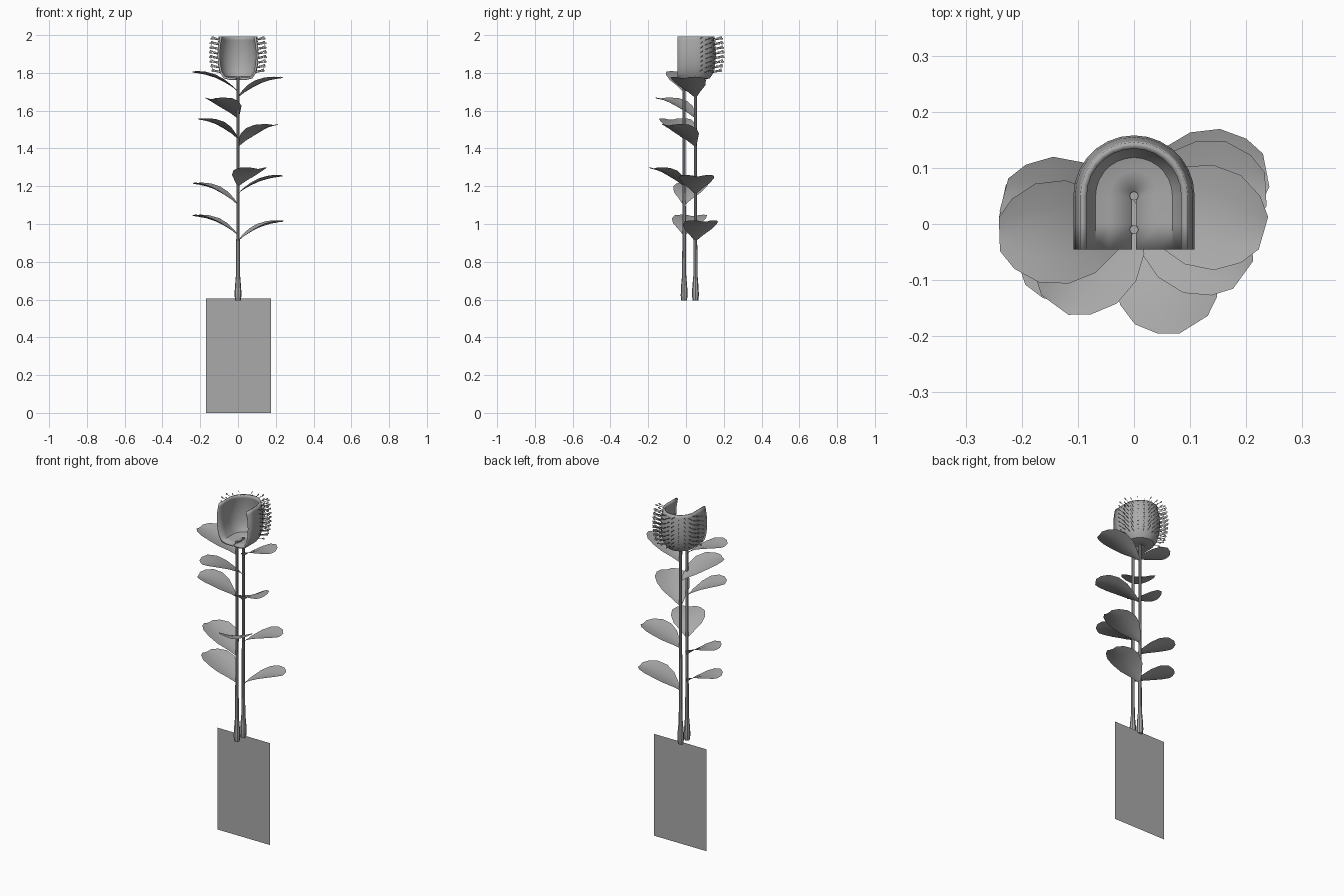
import bpy, bmesh, math
from mathutils import Vector

if "Cube" in bpy.data.objects:
    bpy.data.objects.remove(bpy.data.objects["Cube"])

grey = bpy.data.materials.new("soft_grey")
grey.diffuse_color = (0.4, 0.4, 0.4, 1)
grey.use_nodes = True
grey.node_tree.nodes["Principled BSDF"].inputs["Base Color"].default_value = grey.diffuse_color


def make(name, verts, faces, smooth=True):
    me = bpy.data.meshes.new(name)
    me.from_pydata([tuple(v) for v in verts], [], faces)
    me.materials.append(grey)
    ob = bpy.data.objects.new(name, me)
    bpy.context.collection.objects.link(ob)
    bm = bmesh.new()
    bm.from_mesh(me)
    bmesh.ops.recalc_face_normals(bm, faces=bm.faces)
    bm.to_mesh(me)
    bm.free()
    if smooth:
        bpy.ops.object.select_all(action='DESELECT')
        bpy.context.view_layer.objects.active = ob
        ob.select_set(True)
        bpy.ops.object.shade_smooth_by_angle(angle=math.radians(40))
    return ob


def grid_faces(rows, cols, wrap=False):
    out = []
    for i in range(rows - 1):
        for j in range(cols if wrap else cols - 1):
            k = (j + 1) % cols
            out.append((i * cols + j, i * cols + k, (i + 1) * cols + k, (i + 1) * cols + j))
    return out


# flat upright card at the bottom
make("base_card", [(-0.17, 0.05, 0), (0.175, 0.05, 0), (0.175, 0.05, 0.605), (-0.17, 0.05, 0.605)],
     [(0, 1, 2, 3)], False)

# two stems with swollen feet
STEMS = (-0.01, 0.05)
stem_profile = [(0.595, 0.015), (0.62, 0.018), (0.66, 0.017), (0.73, 0.011), (0.95, 0.009),
                (1.4, 0.008), (1.78, 0.008)]
for n, y in enumerate(STEMS):
    sides = 8
    verts = [(r * math.cos(2 * math.pi * j / sides), y + r * math.sin(2 * math.pi * j / sides), z)
             for z, r in stem_profile for j in range(sides)]
    last = (len(stem_profile) - 1) * sides
    make("stem_%d" % (n + 1), verts, grid_faces(len(stem_profile), sides, True)
         + [tuple(range(sides)), tuple(range(last, last + sides))])


# leaves: position along the length, rise, half width
leaf_profile = [(0, 0, 0.005), (0.12, 0.24, 0.035), (0.3, 0.5, 0.075), (0.5, 0.73, 0.092),
                (0.72, 0.89, 0.088), (0.9, 0.97, 0.062), (1, 1, 0.03)]


def leaf(name, stem_y, base_z, tip_z, angle, length, width=1.0):
    a = math.radians(angle)
    along = Vector((math.cos(a), math.sin(a), 0))
    side = Vector((-math.sin(a), math.cos(a), 0))
    verts = []
    for s, rise, half in leaf_profile:
        for t in (-1, -0.5, 0, 0.5, 1):
            p = along * (s * length) + side * (t * half * width)
            cup = 0.016 * t * t * half / 0.092
            p.z = base_z + (tip_z - base_z - 0.008) * rise + cup
            p.y += stem_y
            verts.append(p)
    make(name, verts, grid_faces(len(leaf_profile), 5))


front, back = STEMS
leaves = [(front, 0.94, 1.05, 168, 0.24), (back, 0.91, 1.02, 11, 0.24),
          (front, 1.10, 1.22, 165, 0.24), (back, 1.16, 1.26, 3, 0.235),
          (front, 1.20, 1.30, 302, 0.2), (front, 1.45, 1.56, 199, 0.215),
          (back, 1.41, 1.53, 324, 0.24), (back, 1.56, 1.67, 234, 0.24),
          (front, 1.70, 1.81, 182, 0.24), (back, 1.67, 1.78, 344, 0.24)]
for n, args in enumerate(leaves):
    leaf("leaf_%d" % (n + 1), *args)

# flower hood: rounded at the back, open at the front and top
hood_profile = [(1.768, 0.004), (1.769, 0.045), (1.776, 0.072), (1.80, 0.088), (1.84, 0.098),
                (1.89, 0.102), (1.94, 0.099), (1.975, 0.093), (1.992, 0.09)]
CY, ARC = 0.05, 14


def hood_radius(z):
    for (z0, r0), (z1, r1) in zip(hood_profile, hood_profile[1:]):
        if z <= z1:
            return r0 + (r1 - r0) * (z - z0) / (z1 - z0)
    return hood_profile[-1][1]


verts = []
for z, r in hood_profile:
    verts += [(r, -0.045, z), (r, 0.0, z)]
    verts += [(r * math.cos(math.pi * j / ARC), CY + r * math.sin(math.pi * j / ARC), z)
              for j in range(ARC + 1)]
    verts += [(-r, 0.0, z), (-r, -0.045, z)]
hood = make("flower_hood", verts, grid_faces(len(hood_profile), ARC + 5))
thick = hood.modifiers.new("thickness", 'SOLIDIFY')
thick.thickness = 0.012
thick.offset = 0

# bristles: thin upright slips with a small head, pointing outward from the hood
verts, faces = [], []
slip = [(0, -0.002), (0.036, -0.0015), (0.043, -0.005), (0.052, -0.004),
        (0.052, 0.004), (0.043, 0.005), (0.036, 0.0015), (0, 0.002)]
COLS, ROWS = 13, 8
for c in range(COLS):
    a = math.pi * c / (COLS - 1)
    for k in range(ROWS):
        z = 1.80 + 0.0245 * k + (0.008 if c % 2 else 0)
        r = hood_radius(z)
        start = len(verts)
        for u, h in slip:
            d = r + u
            verts.append((d * math.cos(a), CY + d * math.sin(a), min(z + h + u * 0.2, 2.0)))
        faces.append(tuple(range(start, start + len(slip))))
make("bristles", verts, faces, False)
